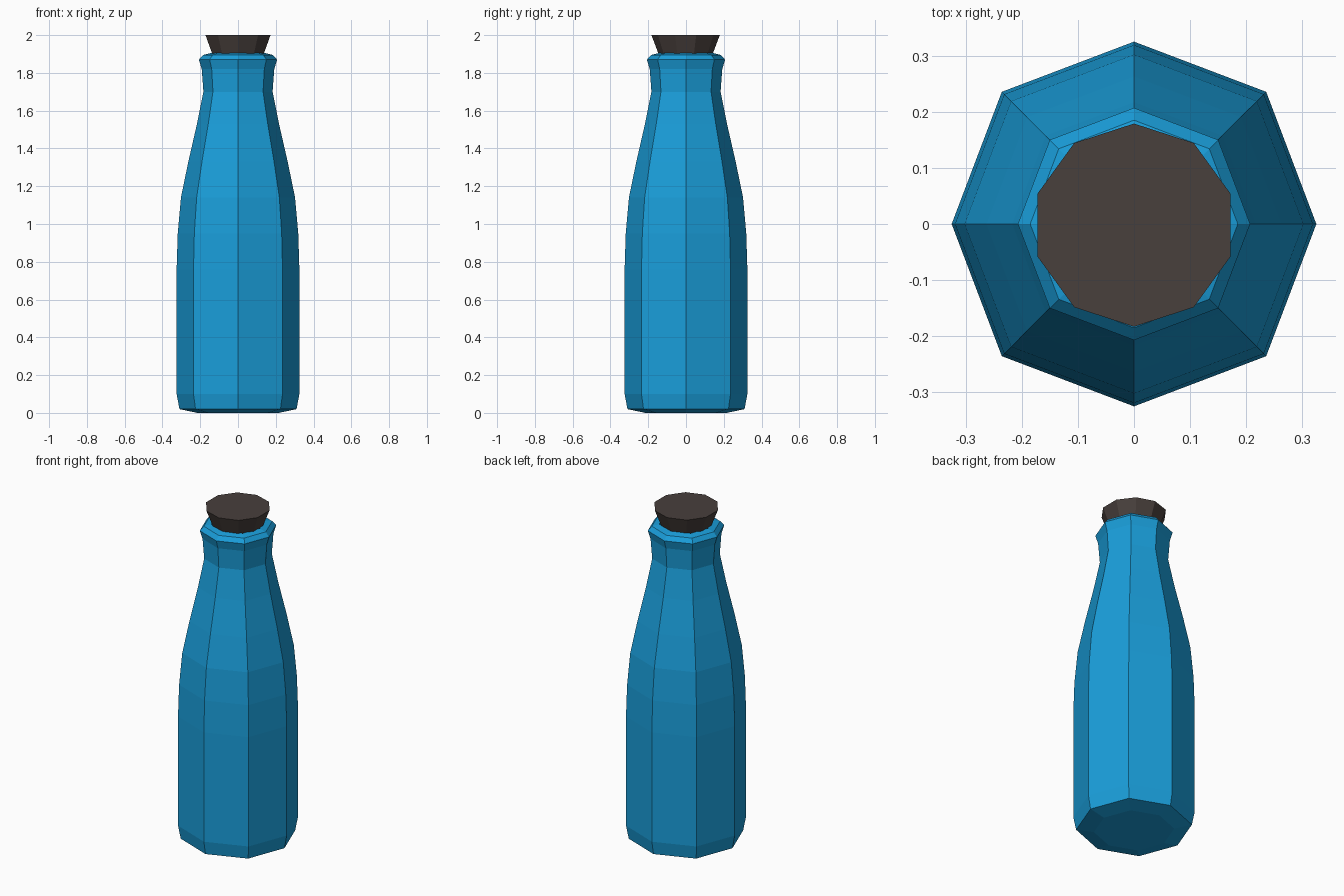
import bpy, bmesh
from math import sin, cos, pi

if "Cube" in bpy.data.objects:
    bpy.data.objects.remove(bpy.data.objects["Cube"])


def lathe(name, profile, sides, start, color, diag=1.0, y_off=0.0):
    """Flat-faced revolved solid from (radius, z) points, capped at both ends."""
    bm = bmesh.new()
    rings = []
    for r, z in profile:
        ring = []
        for i in range(sides):
            a = start + 2 * pi * i / sides
            k = r * (diag if i % 2 else 1.0)
            ring.append(bm.verts.new((k * cos(a), k * sin(a) + y_off, z)))
        rings.append(ring)
    for low, high in zip(rings, rings[1:]):
        for i in range(sides):
            j = (i + 1) % sides
            bm.faces.new((low[i], low[j], high[j], high[i]))
    bm.faces.new(rings[0][::-1])
    bm.faces.new(rings[-1])
    mesh = bpy.data.meshes.new(name)
    bm.to_mesh(mesh)
    bm.free()
    mat = bpy.data.materials.new(name + "_color")
    mat.diffuse_color = color
    mat.use_nodes = True
    mat.node_tree.nodes["Principled BSDF"].inputs["Base Color"].default_value = mat.diffuse_color
    mesh.materials.append(mat)
    obj = bpy.data.objects.new(name, mesh)
    bpy.context.collection.objects.link(obj)
    return obj


# Eight-sided bottle: base, body, shoulder, neck, rim and recessed mouth
bottle_profile = [
    (0.215, 0.0), (0.31, 0.02), (0.325, 0.10), (0.325, 0.76), (0.319, 0.95),
    (0.302, 1.14), (0.263, 1.33), (0.217, 1.53), (0.183, 1.70), (0.192, 1.82),
    (0.207, 1.87), (0.185, 1.895), (0.145, 1.905), (0.13, 1.82),
]
lathe("bottle", bottle_profile, 8, 0.0, (0.01, 0.34, 0.70, 1), diag=1.025)

# Ten-sided tapered stopper, sunk into the mouth
lathe("stopper", [(0.115, 1.82), (0.145, 1.905), (0.181, 2.0)], 10, pi / 2,
      (0.065, 0.05, 0.045, 1), y_off=-0.002)
